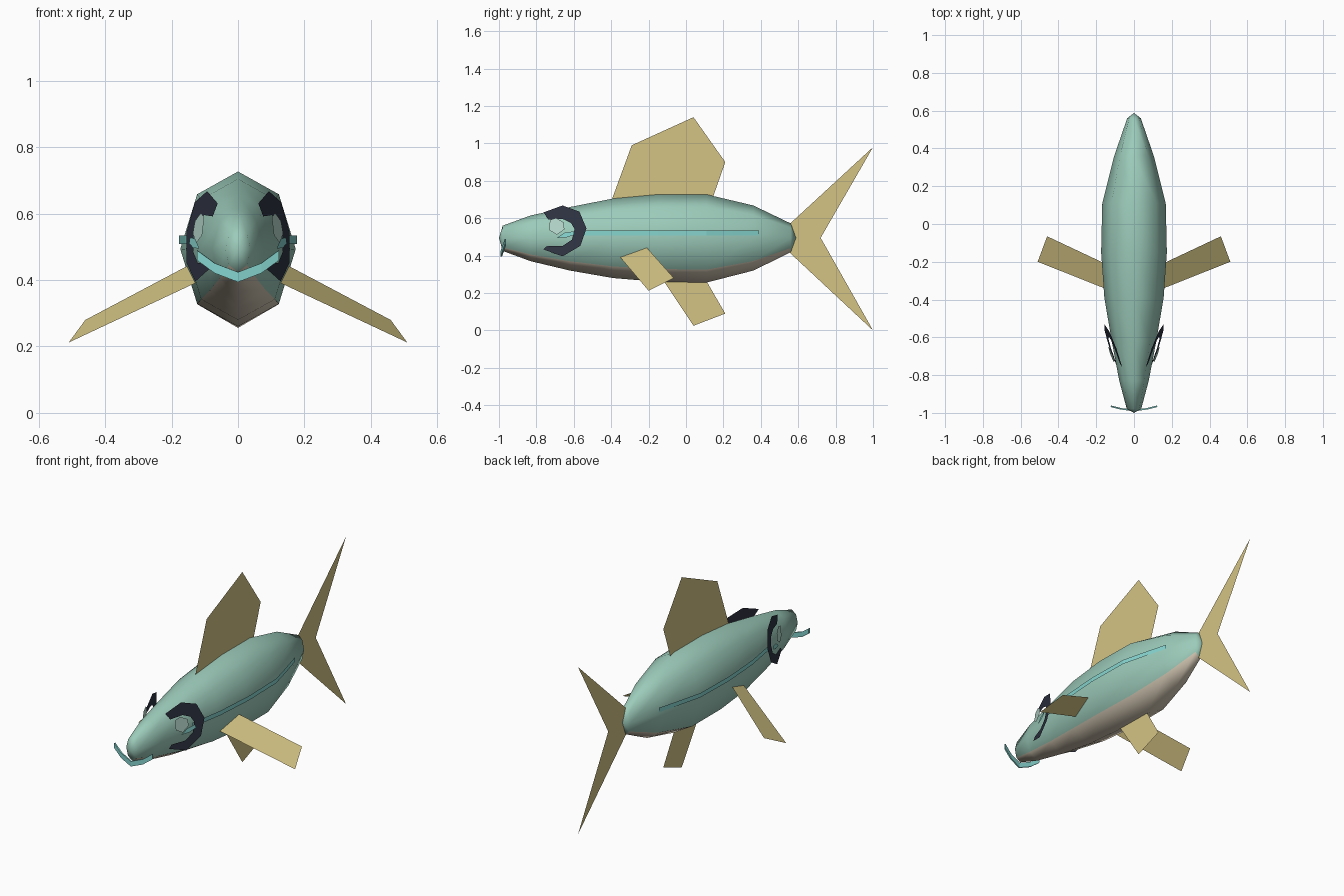
import bpy, bmesh, math

if "Cube" in bpy.data.objects:
    bpy.data.objects.remove(bpy.data.objects["Cube"])


def material(name, r, g, b):
    def lin(c):
        c /= 255
        return ((c + 0.055) / 1.055) ** 2.4 if c > 0.04 else c / 12.92
    m = bpy.data.materials.new(name)
    m.diffuse_color = (lin(r), lin(g), lin(b), 1)
    m.use_nodes = True
    m.node_tree.nodes["Principled BSDF"].inputs["Base Color"].default_value = m.diffuse_color
    return m


SKIN = material("sea green skin", 156, 203, 186)
BELLY = material("pale belly", 212, 200, 180)
FIN = material("tan fin", 212, 196, 132)
TEAL = material("bright teal", 134, 212, 206)
DARK = material("dark ring", 48, 52, 68)
PALE = material("pale eye", 184, 218, 207)


def make(name, verts, faces, *mats):
    me = bpy.data.meshes.new(name)
    me.from_pydata(verts, [], faces)
    for m in mats:
        me.materials.append(m)
    ob = bpy.data.objects.new(name, me)
    bpy.context.collection.objects.link(ob)
    return ob


def ribbon(name, lower, upper, mat):
    n = len(lower)
    return make(name, lower + upper,
                [(i, i + 1, n + i + 1, n + i) for i in range(n - 1)], mat)


# Body: eight-sided rings (y, half width, bottom, top) closed by end points
RINGS = [(-0.98, 0.038, 0.425, 0.56), (-0.83, 0.078, 0.37, 0.615),
         (-0.62, 0.118, 0.32, 0.66), (-0.39, 0.157, 0.28, 0.705),
         (-0.15, 0.174, 0.26, 0.727), (0.11, 0.168, 0.256, 0.727),
         (0.36, 0.105, 0.32, 0.668), (0.56, 0.036, 0.418, 0.572)]
N = 8
verts, faces = [], []
for y, w, lo, hi in RINGS:
    for k in range(N):
        a = 2 * math.pi * k / N
        verts.append((w * math.sin(a), y, (lo + hi) / 2 - (hi - lo) / 2 * math.cos(a)))
for r in range(len(RINGS) - 1):
    for k in range(N):
        j = (k + 1) % N
        faces.append((r * N + k, r * N + j, r * N + N + j, r * N + N + k))
nose, rear = len(verts), len(verts) + 1
verts += [(0, -1.0, 0.495), (0, 0.588, 0.495)]
last = (len(RINGS) - 1) * N
for k in range(N):
    j = (k + 1) % N
    faces.append((nose, j, k))
    faces.append((last + k, last + j, rear))
body = make("body", verts, faces, SKIN, BELLY)
bm = bmesh.new()
bm.from_mesh(body.data)
bmesh.ops.recalc_face_normals(bm, faces=bm.faces)
bm.to_mesh(body.data)
bm.free()
for p in body.data.polygons:
    p.use_smooth = True
    # the two lowest strips form the belly
    ids = [i for i in p.vertices if i < nose]
    if len(ids) == 4 and all(i % N in (7, 0, 1) for i in ids):
        p.material_index = 1


def half_width(y):
    for (y0, w0, *_), (y1, w1, *_) in zip(RINGS, RINGS[1:]):
        if y0 <= y <= y1:
            return w0 + (w1 - w0) * (y - y0) / (y1 - y0)
    return 0.03


# Flat fins on the centre line, as (y, z) outlines
FLAT_FINS = {
    "dorsal_fin": [(-0.4, 0.69), (-0.29, 0.99), (0.04, 1.14), (0.21, 0.9), (0.14, 0.7)],
    "anal_fin": [(-0.13, 0.28), (0.04, 0.025), (0.21, 0.09), (0.1, 0.28)],
    "upper_tail_fin": [(0.55, 0.495), (0.555, 0.57), (1.0, 0.98), (0.72, 0.495)],
    "lower_tail_fin": [(0.55, 0.495), (0.72, 0.495), (1.0, 0.0), (0.55, 0.42)],
}
for name, pts in FLAT_FINS.items():
    make(name, [(0, y, z) for y, z in pts], [tuple(range(len(pts)))], FIN)

# Paired parts
for side, s in (("right", 1), ("left", -1)):
    make(side + "_pectoral_fin",
         [(s * x, y, z) for x, y, z in ((0.12, -0.355, 0.395), (0.51, -0.2, 0.212),
                                        (0.46, -0.065, 0.28), (0.12, -0.225, 0.46))],
         [(0, 1, 2, 3)], FIN)

    # Side stripe hugging the body
    ys = [-0.6, -0.39, -0.15, 0.11, 0.25, 0.39]
    ribbon(side + "_stripe",
           [(s * (half_width(y) + 0.003), y, 0.508) for y in ys],
           [(s * (half_width(y) + 0.003), y, 0.534) for y in ys], TEAL)

    # Open dark ring around the eye, leaning with the head
    def on_head(y, z, off=0.0):
        return (s * (0.111 + 0.36 * (y + 0.66) - 0.13 * (z - 0.53) + off), y, z)
    outer = [(-0.762, 0.631), (-0.66, 0.668), (-0.57, 0.635), (-0.532, 0.545),
             (-0.565, 0.452), (-0.66, 0.396), (-0.762, 0.433)]
    inner = [(-0.735, 0.592), (-0.66, 0.596), (-0.615, 0.575), (-0.595, 0.54),
             (-0.61, 0.485), (-0.66, 0.452), (-0.745, 0.452)]
    ribbon(side + "_eye_ring", [on_head(*p) for p in outer],
           [on_head(*p) for p in inner], DARK)

    # Eye plate and the teal patch behind it
    eye = [(-0.728, 0.59), (-0.695, 0.602), (-0.655, 0.578), (-0.65, 0.54),
           (-0.69, 0.512), (-0.73, 0.535)]
    make(side + "_eye", [on_head(y, z, 0.023) for y, z in eye],
         [tuple(range(6))], PALE)
    patch = [(-0.69, 0.495), (-0.65, 0.522), (-0.6, 0.53), (-0.6, 0.51), (-0.64, 0.497)]
    make(side + "_cheek_patch", [on_head(y, z, 0.012) for y, z in patch],
         [tuple(range(5))], TEAL)

# Curved mouth band under the snout
path = [(-0.123, -0.965, 0.475), (-0.07, -0.978, 0.436), (0, -0.988, 0.409),
        (0.07, -0.978, 0.436), (0.123, -0.965, 0.475)]
mouth = ribbon("mouth_band", [(x, y, z - 0.015) for x, y, z in path],
               [(x, y, z + 0.015) for x, y, z in path], TEAL)
mod = mouth.modifiers.new("thickness", 'SOLIDIFY')
mod.thickness = 0.008
mod.offset = 0
